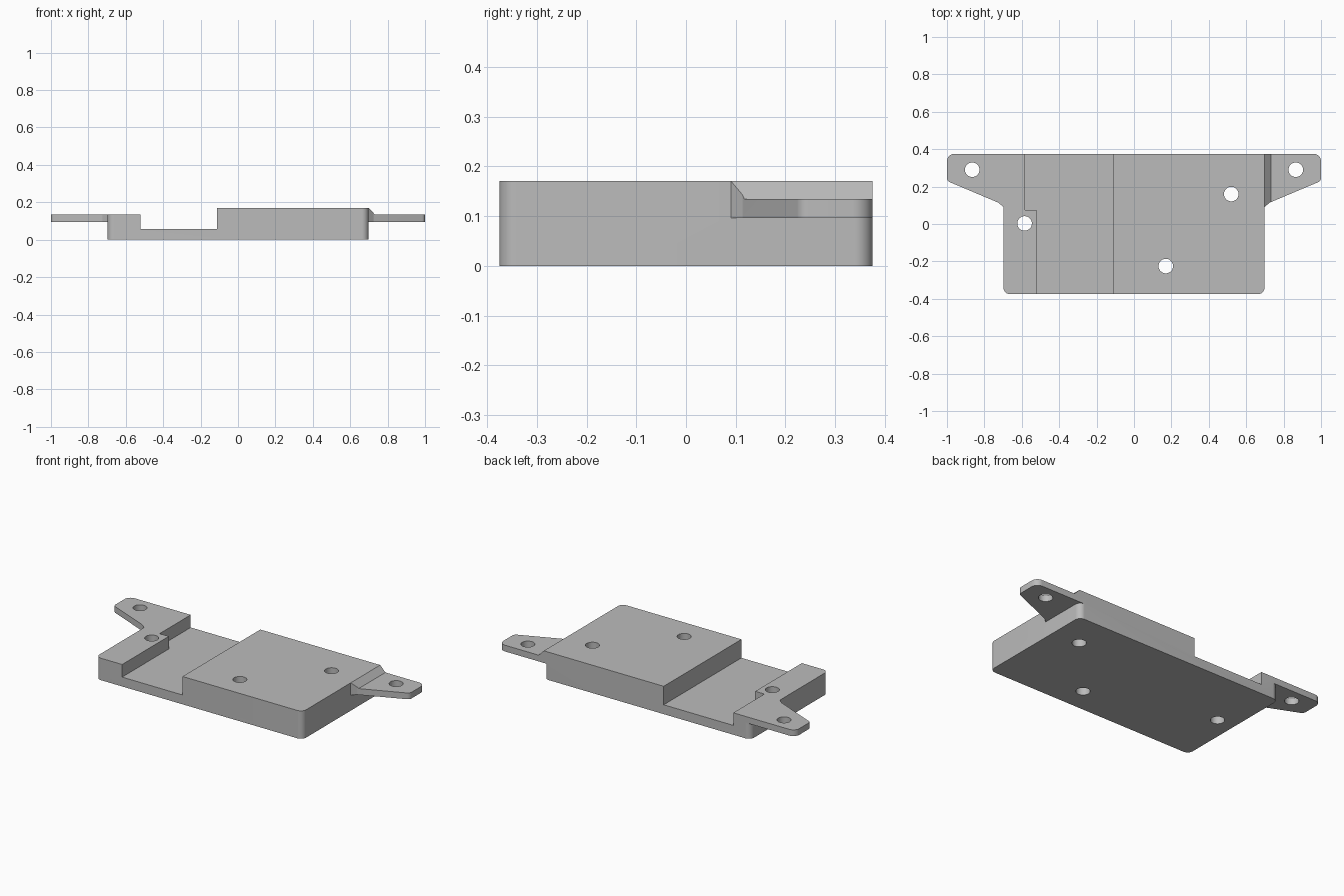
import bpy, bmesh, math
from mathutils import Vector

if "Cube" in bpy.data.objects:
    bpy.data.objects.remove(bpy.data.objects["Cube"])

grey = bpy.data.materials.new("plain_grey")
grey.diffuse_color = (0.5, 0.5, 0.5, 1)
grey.use_nodes = True
grey.node_tree.nodes["Principled BSDF"].inputs["Base Color"].default_value = grey.diffuse_color


def rounded(corners, steps=8):
    """Turn (x, y, radius) corners into an outline with arcs."""
    out = []
    n = len(corners)
    for i, (x, y, r) in enumerate(corners):
        p = Vector((x, y))
        if r == 0:
            out.append(p)
            continue
        a = (Vector(corners[i - 1][:2]) - p).normalized()
        b = (Vector(corners[(i + 1) % n][:2]) - p).normalized()
        half = a.angle(b) / 2
        centre = p + (a + b).normalized() * (r / math.sin(half))
        t = r / math.tan(half)
        start = (p + a * t - centre).normalized()
        end = (p + b * t - centre).normalized()
        for k in range(steps + 1):
            out.append(centre + start.lerp(end, k / steps).normalized() * r)
    return out


def prism(name, pts, lo, hi, axis="z"):
    """Extrude an outline along z (xy outline) or along y (xz outline)."""
    bm = bmesh.new()

    def place(p, d):
        return (p[0], p[1], d) if axis == "z" else (p[0], d, p[1])

    low = [bm.verts.new(place(p, lo)) for p in pts]
    high = [bm.verts.new(place(p, hi)) for p in pts]
    bm.faces.new(low)
    bm.faces.new(high)
    for i in range(len(pts)):
        j = (i + 1) % len(pts)
        bm.faces.new((low[i], low[j], high[j], high[i]))
    bmesh.ops.recalc_face_normals(bm, faces=bm.faces[:])
    me = bpy.data.meshes.new(name)
    bm.to_mesh(me)
    bm.free()
    me.materials.append(grey)
    ob = bpy.data.objects.new(name, me)
    bpy.context.collection.objects.link(ob)
    return ob


def combine(target, tool, operation):
    """Apply a boolean and discard the tool object."""
    mod = target.modifiers.new("bool", "BOOLEAN")
    mod.operation = operation
    mod.solver = "EXACT"
    mod.object = tool
    bpy.context.view_layer.update()
    deps = bpy.context.evaluated_depsgraph_get()
    me = bpy.data.meshes.new_from_object(target.evaluated_get(deps))
    target.modifiers.clear()
    target.data = me
    bpy.data.objects.remove(tool)


# Main block, left tall until the skyline cut
W, D = 0.698, 0.375
plate = prism("mounting_plate", rounded(
    [(-W, -D, 0.035), (W, -D, 0.035), (W, D, 0.035), (-W, D, 0.035)]), 0, 0.3)

# Side ears, mirrored
for s in (-1, 1):
    ear = rounded([(0.64, D, 0), (1, D, 0.04), (1, 0.23, 0.025),
                   (0.725, 0.114, 0.02), (0.695, 0.088, 0), (0.64, 0.088, 0)])
    combine(plate, prism("ear", [(s * p.x, p.y) for p in ear], 0.096, 0.32), "UNION")

# Skyline: low left shelf, channel, high block, sloped step to the right ear
skyline = [(-1.2, 0.134), (-0.52, 0.134), (-0.52, 0.057), (-0.112, 0.057),
           (-0.112, 0.17), (0.698, 0.17), (0.733, 0.134), (1.2, 0.134),
           (1.2, 0.5), (-1.2, 0.5)]
combine(plate, prism("skyline_cutter", skyline, -0.6, 0.6, "y"), "DIFFERENCE")

# Channel widens toward the back left
notch = [(-0.582, 0.075), (-0.45, 0.075), (-0.45, 0.6), (-0.582, 0.6)]
combine(plate, prism("notch_cutter", notch, 0.057, 0.5), "DIFFERENCE")

# Screw holes
for x, y in ((-0.865, 0.29), (0.865, 0.29), (-0.585, 0.003),
             (0.52, 0.16), (0.17, -0.225)):
    ring = [(x + 0.039 * math.cos(math.tau * k / 32),
             y + 0.039 * math.sin(math.tau * k / 32)) for k in range(32)]
    combine(plate, prism("hole_cutter", ring, -0.1, 0.6), "DIFFERENCE")

# Smooth the rounded corners and holes, keep hard edges
bpy.ops.object.select_all(action="DESELECT")
plate.select_set(True)
bpy.context.view_layer.objects.active = plate
bpy.ops.object.shade_smooth_by_angle(angle=math.radians(30))
